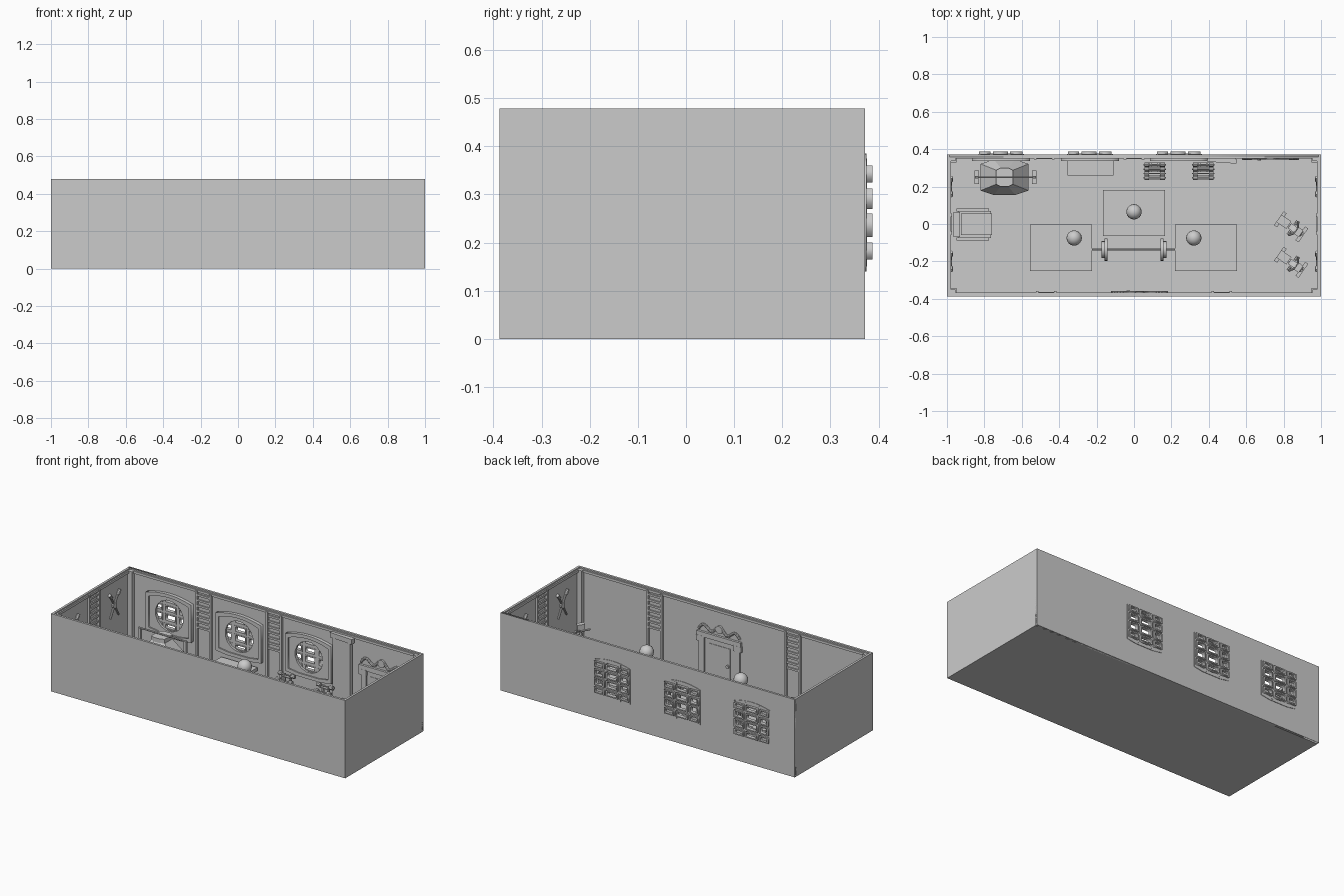
import bpy
from math import pi, sin, cos, radians
from mathutils import Matrix, Vector

if "Cube" in bpy.data.objects:
    bpy.data.objects.remove(bpy.data.objects["Cube"])

Y0, Y1, T = -0.387, 0.372, 0.014        # outer wall faces and wall thickness


def box(name, x0, x1, y0, y1, z0, z1, m=None):
    bpy.ops.mesh.primitive_cube_add(size=1)
    o = bpy.context.object
    o.name = name
    o.data.transform(Matrix.Translation(((x0+x1)/2, (y0+y1)/2, (z0+z1)/2))
                     @ Matrix.Diagonal((x1-x0, y1-y0, z1-z0, 1)))
    if m:
        o.data.transform(m)
    return o


def rod(name, a, b, r, n=10, r2=None, m=None):
    a, b = Vector(a), Vector(b)
    bpy.ops.mesh.primitive_cone_add(vertices=n, radius1=r, radius2=r if r2 is None else r2, depth=(b-a).length)
    o = bpy.context.object
    o.name = name
    q = (b-a).to_track_quat('Z', 'Y').to_matrix().to_4x4()
    o.data.transform(Matrix.Translation((a+b)/2) @ q)
    if m:
        o.data.transform(m)
    bpy.ops.object.shade_smooth_by_angle()
    return o


def plate(name, loops, y0, y1):
    """Upright slab from closed x-z outlines; inner outlines become holes."""
    c = bpy.data.curves.new(name, 'CURVE')
    c.dimensions, c.fill_mode, c.extrude = '2D', 'BOTH', (y1-y0)/2
    for pts in loops:
        s = c.splines.new('POLY')
        s.points.add(len(pts)-1)
        s.use_cyclic_u = True
        for p, (x, z) in zip(s.points, pts):
            p.co = (x, z, 0, 1)
    t = bpy.data.objects.new(name + "_curve", c)
    bpy.context.collection.objects.link(t)
    bpy.context.view_layer.update()
    me = bpy.data.meshes.new_from_object(t.evaluated_get(bpy.context.evaluated_depsgraph_get()))
    bpy.data.objects.remove(t)
    me.transform(Matrix.Translation((0, (y0+y1)/2, 0)) @ Matrix.Rotation(pi/2, 4, 'X'))
    o = bpy.data.objects.new(name, me)
    bpy.context.collection.objects.link(o)
    return o


def rect(x0, x1, z0, z1):
    return [(x0, z0), (x1, z0), (x1, z1), (x0, z1)]


def ring(cx, cz, r, n=16):
    return [(cx+r*cos(2*pi*(i+.5)/n), cz+r*sin(2*pi*(i+.5)/n)) for i in range(n)]


def arched(cx, w, z0, z1, rise):
    top = [(cx+w*(.5-i/8), z1-rise*(2*i/8-1)**2) for i in range(9)]
    return [(cx-w/2, z0+.01), (cx-w/4, z0), (cx+w/4, z0), (cx+w/2, z0+.01)] + top


# wall frames: local x along the wall, local y into the room, z up
WALL = {'back': Matrix.Translation((0, Y1-T, 0)) @ Matrix.Diagonal((1, -1, 1, 1)),
        'front': Matrix.Translation((0, Y0+T, 0)),
        'left': Matrix.Translation((-1+T, 0, 0)) @ Matrix.Rotation(-pi/2, 4, 'Z'),
        'right': Matrix.Translation((1-T, 0, 0)) @ Matrix.Rotation(pi/2, 4, 'Z')}

# room shell
wins = (-0.71, -0.235, 0.24)
box("floor", -1, 1, Y0, Y1, 0, .01)
box("front_wall", -1, 1, Y0, Y0+T, 0, .478)
for s in (-1, 1):
    box("side_wall", min(s, s*(1-T)), max(s, s*(1-T)), Y0, Y1, 0, .478)
plate("back_wall", [rect(-1, 1, 0, .478)] + [ring(x, .26, .1) for x in wins], Y1-T, Y1)

# windows: inner surround, outer frame and protruding pane frames
for x in wins:
    plate("window_surround", [arched(x, .29, .14, .385, .025), ring(x, .26, .095)], Y1-T-.012, Y1-T)
    plate("window_trim", [arched(x, .31, .13, .395, .025), arched(x, .27, .15, .375, .025)], Y1-T-.02, Y1-T)
    plate("outer_frame", [arched(x, .245, .14, .385, .02), arched(x, .215, .16, .365, .02)], Y1-.004, Y1+.003)
    for a, b in ((-.118, -.058), (-.045, .035), (.048, .115)):
        for c, d in ((.165, .2), (.212, .26), (.27, .312), (.325, .36)):
            plate("pane_frame", [rect(x+a, x+b, c, d), rect(x+a+.008, x+b-.008, c+.007, d-.007)], Y1-.008, Y1+.015)
    for u in (-.052, .042):
        box("window_bar", x+u-.007, x+u+.007, Y1-.006, Y1+.004, .15, .375)
    for z in (.206, .265, .318):
        box("window_bar", x-.115, x+.115, Y1-.006, Y1+.004, z-.006, z+.006)

# skirting, top rail, wall bars
bars = {'back': (-.48, 0, .46), 'front': (-.47, .47), 'left': (0,), 'right': (0,)}
for side, m in WALL.items():
    L = .985 if side in ('back', 'front') else .365
    box("top_rail", -L, L, 0, .008, .455, .47, m)
    box("skirting", -L, L, 0, .007, .01, .03, m)
    for u in bars[side]:
        if u == .46:
            continue
        for s in (-1, 1):
            box("wall_bar_post", u+s*.048-.007, u+s*.048+.007, 0, .014, .01, .465, m)
        for i in range(7):
            box("wall_bar_rung", u-.045, u+.045, .002, .01, .235+i*.033, .247+i*.033, m)
    # crossed ornaments on the end walls
    if side in ('left', 'right'):
        for u in (-.2, .2):
            for s in (-1, 1):
                rod("wall_ornament", (u-s*.04, .006, .24), (u+s*.04, .006, .38), .006, 8, m=m)
                rod("ornament_tip", (u+s*.03, .008, .365), (u+s*.05, .008, .39), .01, 8, m=m)
            rod("ornament_boss", (u, 0, .31), (u, .012, .31), .018, 10, m=m)

# corner posts with flared feet
for sx in (-1, 1):
    for y, s in ((Y0+T, 1), (Y1-T, -1)):
        xs = sorted((sx*.986, sx*.955))
        ys = sorted((y, y+s*.022))
        box("corner_post", *xs, *ys, .01, .47)
        box("corner_foot", min(sx*.986, sx*.948), max(sx*.986, sx*.948), min(y, y+s*.03), max(y, y+s*.03), .01, .06)


# doors with columns, lintel and scrolls
def door(side, cx):
    m = WALL[side] @ Matrix.Translation((cx, 0, 0))
    box("door_leaf", -.1, .1, 0, .005, .01, .28, m)
    box("door_panel", -.075, .075, .005, .008, .04, .25, m)
    rod("door_knob", (-.06, .005, .14), (-.06, .018, .14), .01, m=m)
    box("door_lintel", -.15, .15, 0, .014, .28, .31, m)
    for s in (-1, 1):
        box("door_column", s*.12-.018, s*.12+.018, 0, .01, .01, .28, m)
        box("column_capital", s*.125-.027, s*.125+.027, 0, .015, .25, .285, m)
        pts = [(s*(.14-.12*i/10), .006, .325+.022*sin(i*.63)+.003*i) for i in range(11)]
        for a, b in zip(pts, pts[1:]):
            rod("door_scroll", a, b, .008, 8, m=m)
    rod("door_crest", (0, 0, .35), (0, .012, .35), .024, 12, m=m)


door('front', .03)
door('back', .73)

# tall mirror stand by the back wall
m = Matrix.Translation((.47, .342, 0)) @ Matrix.Rotation(radians(-4), 4, 'Z')
box("stand_panel", -.05, .05, -.006, .006, .01, .44, m)
for s in (-1, 1):
    box("stand_post", s*.055-.009, s*.055+.009, -.01, .01, .01, .44, m)
box("stand_cap", -.078, .078, -.014, .012, .43, .46, m)
box("stand_base", -.07, .07, -.014, .012, .01, .04, m)

# floor mats, tiled, each with a ball on a post
for x0, y0, bx, by in ((-.555, -.25, -.32, -.075), (-.165, -.065, 0, .065), (.22, -.25, .32, -.075)):
    bpy.ops.mesh.primitive_grid_add(x_subdivisions=14, y_subdivisions=10, size=1)
    o = bpy.context.object
    o.name = "mat"
    o.data.transform(Matrix.Translation((x0+.165, y0+.124, .02)) @ Matrix.Diagonal((.33, .248, 1, 1)))
    mod = o.modifiers.new("thick", 'SOLIDIFY')
    mod.thickness = .012
    rod("ball_post", (bx, by, .02), (bx, by, .22), .01)
    bpy.ops.mesh.primitive_uv_sphere_add(segments=16, ring_count=10, radius=.041, location=(bx, by, .248))
    bpy.context.object.name = "ball"
    bpy.ops.object.shade_smooth_by_angle()

# barbell on the floor
rod("barbell_bar", (-.225, -.137, .07), (.22, -.137, .07), .006)
for s in (-1, 1):
    rod("large_plate", (s*.142, -.137, .07), (s*.158, -.137, .07), .06, 20)
    rod("small_plate", (s*.158, -.137, .07), (s*.174, -.137, .07), .045, 20)

# faceted pedestal with a crossbar
prof = ((.128, .095, .01), (.128, .095, .06), (.045, .05, .16), (.045, .05, .185))
verts = [(-.692+a*px, .25+b*py, z) for a, b, z in prof for px, py in
         ((1, -.75), (1, .75), (.45, 1), (-.45, 1), (-1, .75), (-1, -.75), (-.45, -1), (.45, -1))]
faces = [(r*8+i, r*8+(i+1) % 8, r*8+8+(i+1) % 8, r*8+8+i) for r in range(3) for i in range(8)]
me = bpy.data.meshes.new("pedestal")
me.from_pydata(verts, [], faces + [tuple(range(7, -1, -1)), tuple(range(24, 32))])
bpy.context.collection.objects.link(bpy.data.objects.new("pedestal", me))
rod("cross_bar", (-.85, .25, .19), (-.525, .25, .19), .005)
for x in (-.842, -.533):
    box("bar_support", x-.008, x+.008, .243, .257, .01, .19)
    box("bar_foot", x-.012, x+.012, .215, .285, .01, .025)

# bench below the middle window
box("bench_top", -.355, -.11, .258, .345, .085, .105)
for x in (-.33, -.15):
    box("bench_leg", x, x+.02, .27, .335, .01, .085)

# dumbbell racks
for cx in (.11, .37):
    for s in (-1, 1):
        box("rack_upright", cx+s*.02-.006, cx+s*.02+.006, .235, .33, .01, .03)
        box("rack_leg", cx+s*.02-.006, cx+s*.02+.006, .318, .33, .01, .13)
    for i in range(4):
        y, z = .246+i*.024, .045+i*.028
        box("rack_shelf", cx-.03, cx+.03, y-.01, y+.012, z-.014, z-.009)
        rod("dumbbell_grip", (cx-.06, y, z), (cx+.06, y, z), .004, 8)
        for s in (-1, 1):
            rod("dumbbell_weight", (cx+s*.03, y, z), (cx+s*.055, y, z), .012, 8)

# low padded seat by the left wall
box("seat_base", -.94, -.765, -.075, .07, .01, .06)
box("seat_pad", -.925, -.758, -.06, .055, .06, .08)
box("seat_back", -.965, -.93, -.07, .065, .01, .16)
for y in (-.08, .075):
    box("seat_arm", -.95, -.775, y-.009, y+.009, .01, .1)

# exercise bikes
for y in (-.015, -.205):
    m = Matrix.Translation((.84, y, 0)) @ Matrix.Rotation(radians(-35), 4, 'Z')
    box("bike_frame", -.075, .075, -.01, .01, .02, .035, m)
    for s in (-1, 1):
        box("bike_foot", s*.07-.01, s*.07+.01, -.045, .045, .01, .025, m)
        rod("bike_pedal", (.01, s*.02, .06), (.01, s*.045, .06), .008, 8, m=m)
        rod("bike_handle", (.04, s*.005, .17), (.015, s*.045, .185), .006, 8, m=m)
    rod("bike_wheel", (.03, -.016, .065), (.03, .016, .065), .04, 16, m=m)
    rod("bike_stem", (.035, 0, .06), (.05, 0, .18), .009, 8, m=m)
    box("bike_console", .035, .065, -.022, .022, .175, .21, m)
    rod("seat_stem", (-.03, 0, .03), (-.045, 0, .12), .009, 8, m=m)
    box("bike_seat", -.08, -.015, -.024, .024, .115, .135, m)
